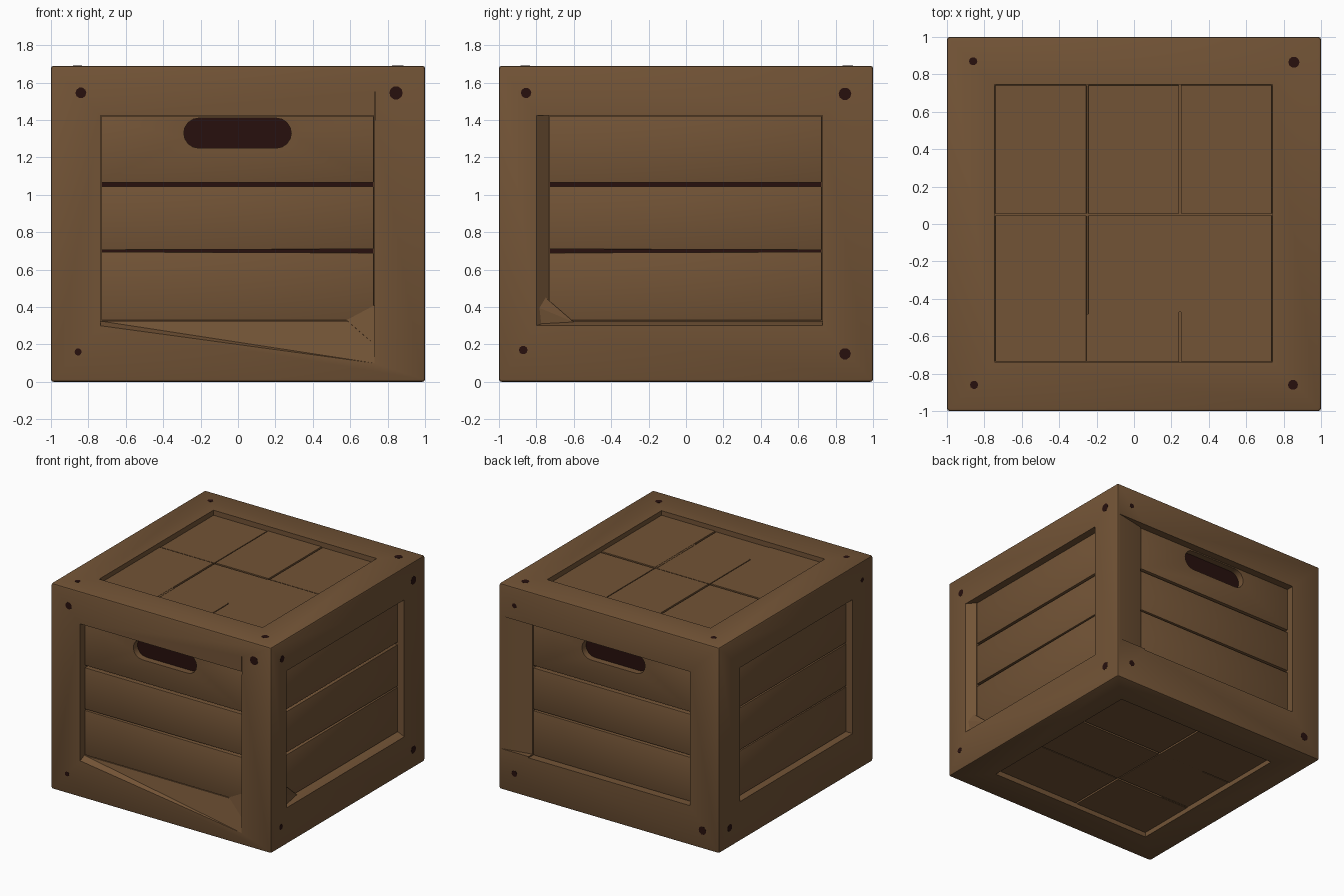
import bpy
import bmesh
from math import pi, cos, sin, radians
from mathutils import Vector

cube = bpy.data.objects.get("Cube")
if cube:
    bpy.data.objects.remove(cube, do_unlink=True)

H = 1.69        # crate height
DEPTH = 0.055   # side panel recess
CAP = 0.035     # top and bottom panel recess
CAVITY = 0.12   # depth of the hollow behind the side slats


def material(name, rgb):
    m = bpy.data.materials.new(name)
    m.use_nodes = True
    m.diffuse_color = (*rgb, 1)
    bsdf = m.node_tree.nodes["Principled BSDF"]
    bsdf.inputs["Base Color"].default_value = (*rgb, 1)
    bsdf.inputs["Roughness"].default_value = 0.8
    return m


WOOD = material("brown wood", (0.17, 0.088, 0.037))
DARK = material("dark maroon", (0.02, 0.005, 0.004))

# Each face maps (across, up, depth inward) to a point in space
FACES = {
    "front": lambda u, v, d: (u, d - 1, v),
    "back": lambda u, v, d: (u, 1 - d, v),
    "right": lambda u, v, d: (1 - d, u, v),
    "left": lambda u, v, d: (d - 1, u, v),
    "top": lambda u, v, d: (u, v, H - d),
    "bottom": lambda u, v, d: (v, u, d),
}
SIDES = ("front", "back", "right", "left")


def hull(name, face, points, mat=WOOD, bevel=0.0):
    """Convex solid from points given in one face's own frame."""
    bm = bmesh.new()
    for p in points:
        bm.verts.new(FACES[face](*p))
    bmesh.ops.convex_hull(bm, input=bm.verts[:])
    bmesh.ops.dissolve_limit(bm, angle_limit=radians(0.5), verts=bm.verts[:], edges=bm.edges[:])
    if bevel:
        bmesh.ops.bevel(bm, geom=bm.edges[:], offset=bevel, segments=2, affect='EDGES', profile=0.5)
    bmesh.ops.recalc_face_normals(bm, faces=bm.faces[:])
    me = bpy.data.meshes.new(name)
    bm.to_mesh(me)
    bm.free()
    me.materials.append(mat)
    ob = bpy.data.objects.new(name, me)
    bpy.context.collection.objects.link(ob)
    return ob


def prism(name, face, outline, d0, d1, mat=WOOD, bevel=0.0):
    return hull(name, face, [(u, v, d) for u, v in outline for d in (d0, d1)], mat, bevel)


def rect(u0, u1, v0, v1):
    return [(u0, v0), (u1, v0), (u1, v1), (u0, v1)]


def disc(u, v, r, n=10):
    return [(u + r * cos(2 * pi * i / n), v + r * sin(2 * pi * i / n)) for i in range(n)]


def cut(ob, cutters):
    """Subtract the cutters, bake the result and remove them."""
    for c in cutters:
        c.hide_render = True
        mod = ob.modifiers.new("cut", 'BOOLEAN')
        mod.operation = 'DIFFERENCE'
        mod.solver = 'EXACT'
        mod.object = c
    dg = bpy.context.evaluated_depsgraph_get()
    baked = bpy.data.meshes.new_from_object(ob.evaluated_get(dg))
    ob.modifiers.clear()
    ob.data = baked
    for c in cutters:
        bpy.data.objects.remove(c, do_unlink=True)


# Frame: a softened block with every panel opening cut out
frame = prism("crate_frame", "top", rect(-1, 1, -1, 1), 0, H, WOOD, 0.014)
opening = rect(-0.735, 0.73, 0.325, 1.425)
cap_opening = rect(-0.745, 0.74, -0.738, 0.745)
OUT = -0.02
cutters = [prism("opening_cutter", f, opening, OUT, CAVITY) for f in SIDES]
cutters += [prism("cap_cutter", f, cap_opening, OUT, CAP + 0.02) for f in ("top", "bottom")]


def slope(face, outer, inner):
    """Cutter that slopes from an outline at the surface to one at panel depth."""
    pts = [(u, v, d) for u, v in outer for d in (OUT, 0)]
    return hull("slope_cutter", face, pts + [(u, v, DEPTH) for u, v in inner])


# Worn slopes: front bottom rail, right opening edges, back corner post
cutters.append(slope("front", [(-0.735, 0.3), (0.73, 0.1), (0.73, 0.4), (-0.735, 0.4)],
                     rect(-0.735, 0.73, 0.325, 0.4)))
cutters.append(slope("right", rect(-0.8, 0.73, 0.3, 1.425), opening))
cutters.append(slope("back", rect(0.6, 0.985, 0.335, 1.425), rect(0.6, 0.72, 0.335, 1.425)))
cutters.append(prism("crack_cutter", "front", rect(0.73, 0.736, 1.4, 1.55), OUT, 0.02))
cut(frame, cutters)

# Side panels: dark backing behind three slats with tapering gaps
G = 0.004
L, R = -0.735 + G, 0.73 - G
GAPS = {"front": (0.005, 0.010), "right": (0.010, 0.005), "back": (0.009, 0.006), "left": (0.004, 0.004)}
slats = []
for f in SIDES:
    prism(f + "_backing", f, rect(-0.73, 0.725, 0.33, 1.42), CAVITY - 0.008, CAVITY + 0.01, DARK)
    gl, gr = GAPS[f]
    top_gap = 0.005 if f == "left" else 0.010
    outlines = {
        "lower": [(L, 0.325 + G), (R, 0.325 + G), (R, 0.7 - gr), (L, 0.7 - gl)],
        "middle": [(L, 0.7 + gl), (R, 0.7 + gr), (R, 1.055 - top_gap), (L, 1.055 - top_gap)],
        "upper": rect(L, R, 1.055 + top_gap, 1.425 - G),
    }
    for level, outline in outlines.items():
        slat = prism(f"{f}_{level}_slat", f, outline, DEPTH, CAVITY - 0.012, WOOD, 0.003)
        slats.append(slat)
        # Rounded hand hole through the upper slat at the front and back
        if level == "upper" and f in ("front", "back"):
            grip = disc(-0.21, 1.33, 0.08, 16) + disc(0.205, 1.33, 0.08, 16)
            cut(slat, [prism("grip_cutter", f, grip, 0, CAVITY + 0.02)])

# Corner gussets beside the worn edges
hull("front_gusset", "front", [(0.58, 0.33, DEPTH), (0.73, 0.41, DEPTH), (0.73, 0.33, DEPTH + 0.02),
                               (0.73, 0.2, 0.022), (0.6, 0.31, DEPTH)])
hull("right_gusset", "right", [(-0.79, 0.31, 0.02), (-0.795, 0.4, 0.012), (-0.75, 0.45, 0.042),
                               (-0.6, 0.32, 0.045), (-0.73, 0.33, DEPTH + 0.02)])

# Top and bottom: two rows of three boards separated by narrow seams
S = 0.005
for f, split in (("top", 0.05), ("bottom", -0.05)):
    rows = [(-0.735, split - S), (split + S, 0.742)]
    columns = [(-0.742, -0.25 - S), (-0.25 + S, 0.245 - S), (0.245 + S, 0.737)]
    for r, (v0, v1) in enumerate(rows):
        for c, (u0, u1) in enumerate(columns):
            step = 0.004 * ((r + c) % 2)
            prism(f"{f}_board_{r}_{c}", f, rect(u0, u1, v0, v1), CAP + step, CAP + 0.03, WOOD, 0.002)
    # Closed stretches of the front row seams
    prism(f + "_seam_filler_a", f, rect(-0.26, -0.24, -0.735, -0.48), CAP + 0.002, CAP + 0.03)
    prism(f + "_seam_filler_b", f, rect(0.235, 0.255, -0.47, split - S), CAP + 0.002, CAP + 0.03)

# Dark nail heads near the corners: across, up, radius
NAILS = {
    "front": [(-0.84, 1.545, 0.029), (0.845, 1.545, 0.036), (-0.855, 0.16, 0.019)],
    "right": [(-0.855, 1.545, 0.028), (0.85, 1.54, 0.034), (-0.87, 0.17, 0.023), (0.85, 0.15, 0.031)],
    "back": [(0.86, 1.54, 0.02), (0.86, 0.16, 0.025), (-0.85, 0.15, 0.034)],
    "left": [(-0.86, 1.54, 0.02), (0.86, 0.16, 0.03)],
    "top": [(-0.86, 0.87, 0.022), (0.855, 0.865, 0.03), (-0.855, -0.86, 0.022), (0.85, -0.86, 0.027)],
}
for f, nails in NAILS.items():
    for i, (u, v, r) in enumerate(nails):
        prism(f"{f}_nail_{i + 1}", f, disc(u, v, r), -0.001, 0.006, DARK)

# Soft shading on the rounded frame edges and slats
bpy.ops.object.select_all(action='DESELECT')
for ob in [frame] + slats:
    ob.select_set(True)
bpy.context.view_layer.objects.active = frame
bpy.ops.object.shade_smooth_by_angle(angle=radians(30))
